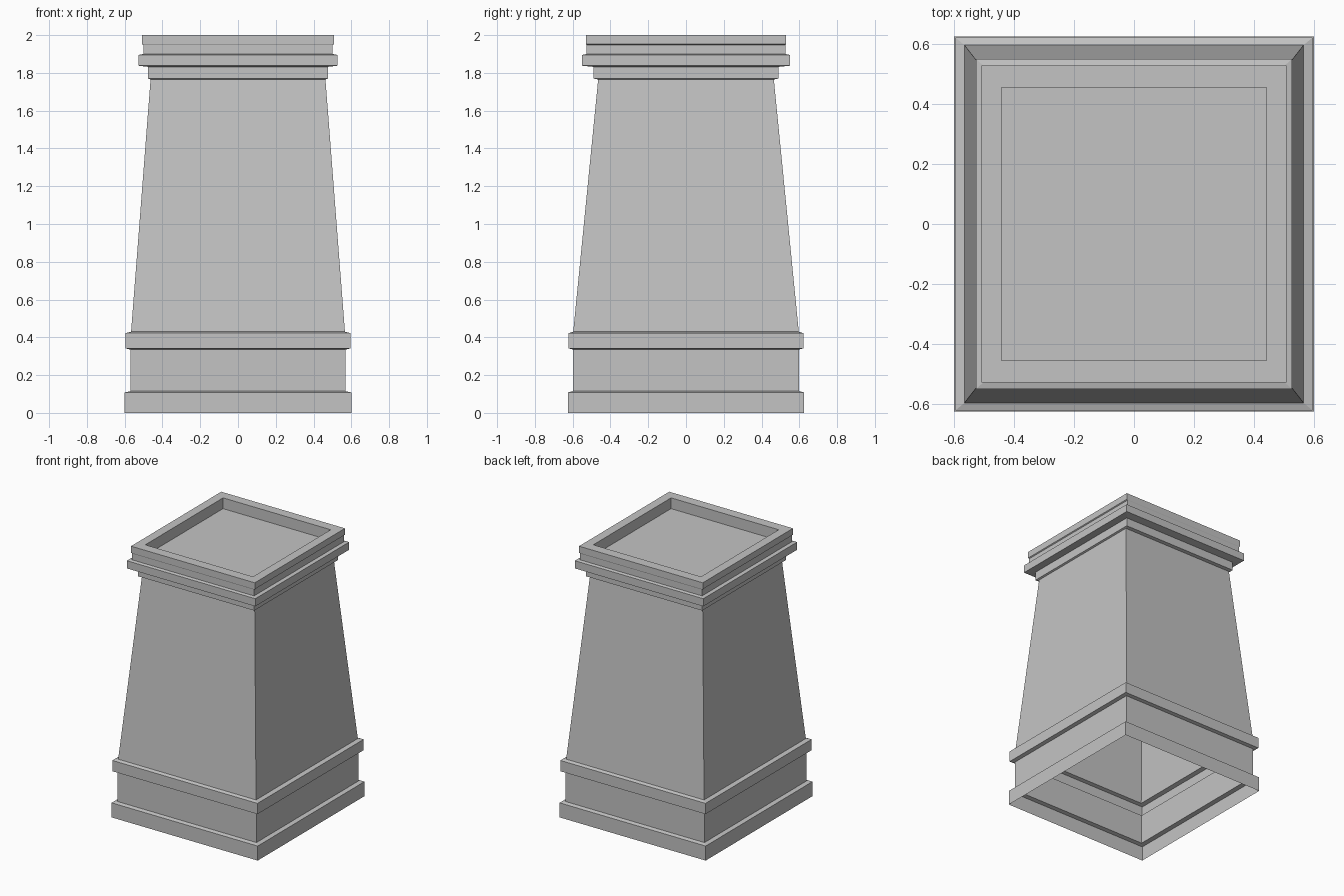
import bpy
import bmesh

cube = bpy.data.objects.get("Cube")
if cube:
    bpy.data.objects.remove(cube, do_unlink=True)

# Stone colour
stone = bpy.data.materials.new("grey stone")
stone.use_nodes = True
grey = (0.55, 0.55, 0.55, 1)
stone.diffuse_color = grey
stone.node_tree.nodes["Principled BSDF"].inputs["Base Color"].default_value = grey


def build_shell(name, profile, capped=False):
    """Stack rectangular rings (half width, half depth, height) into a thin shell."""
    bm = bmesh.new()
    rings = []
    for hx, hy, z in profile:
        corners = ((-hx, -hy), (hx, -hy), (hx, hy), (-hx, hy))
        rings.append([bm.verts.new((x, y, z)) for x, y in corners])
    for low, high in zip(rings, rings[1:]):
        for i in range(4):
            j = (i + 1) % 4
            bm.faces.new((low[i], low[j], high[j], high[i]))
    if capped:
        bm.faces.new(rings[-1])
    mesh = bpy.data.meshes.new(name)
    bm.to_mesh(mesh)
    bm.free()
    mesh.materials.append(stone)
    obj = bpy.data.objects.new(name, mesh)
    bpy.context.collection.objects.link(obj)
    return obj


# Ring sizes where neighbouring parts meet
wall_foot = (0.57, 0.598, 0.115)
shaft_foot = (0.566, 0.597, 0.43)
shaft_head = (0.463, 0.465, 1.765)

# Hollow plinth, open underneath
build_shell("plinth", [(0.6, 0.626, 0), (0.6, 0.626, 0.108), wall_foot])

# Base wall with its projecting band
build_shell("base_wall_and_band", [
    wall_foot, (0.57, 0.598, 0.335),
    (0.596, 0.622, 0.342), (0.596, 0.622, 0.422), shaft_foot])

# Tapered shaft
build_shell("shaft", [shaft_foot, shaft_head])

# Stepped cornice, rim and sunken top panel
build_shell("cornice_and_tray", [
    shaft_head, (0.476, 0.49, 1.77), (0.476, 0.49, 1.832),
    (0.527, 0.55, 1.838), (0.527, 0.55, 1.895),
    (0.501, 0.527, 1.9), (0.501, 0.527, 1.947),
    (0.508, 0.529, 1.952), (0.508, 0.529, 2),
    (0.442, 0.456, 2), (0.442, 0.456, 1.92)], capped=True)
